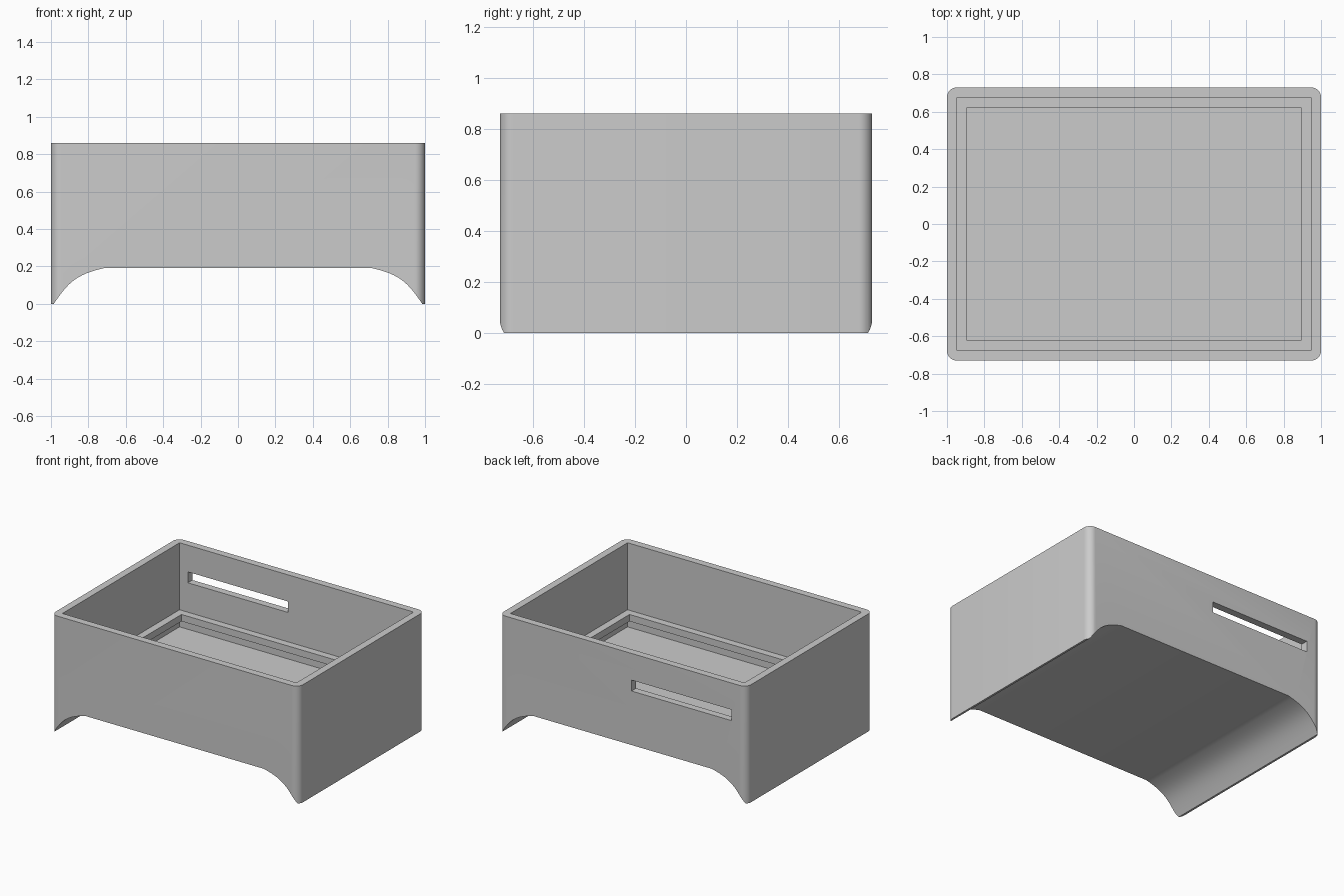
import bpy
import bmesh
import math
from mathutils import Vector
from mathutils.geometry import interpolate_bezier

cube = bpy.data.objects.get("Cube")
if cube:
    bpy.data.objects.remove(cube, do_unlink=True)

HALF_X, HALF_Y, HEIGHT = 1.0, 0.73, 0.86
WALL = 0.053
RADIUS = 0.053
FLOOR, LIP_BOTTOM, LIP_TOP = 0.245, 0.32, 0.37

grey = bpy.data.materials.new("plain grey")
grey.use_nodes = True
colour = (0.6, 0.6, 0.6, 1)
grey.diffuse_color = colour
grey.node_tree.nodes["Principled BSDF"].inputs["Base Color"].default_value = colour


def prism(name, points, direction):
    """Extrude a closed outline along a direction into a solid."""
    bm = bmesh.new()
    face = bm.faces.new([bm.verts.new(p) for p in points])
    out = bmesh.ops.extrude_face_region(bm, geom=[face])
    moved = [g for g in out["geom"] if isinstance(g, bmesh.types.BMVert)]
    bmesh.ops.translate(bm, verts=moved, vec=direction)
    bmesh.ops.recalc_face_normals(bm, faces=bm.faces)
    mesh = bpy.data.meshes.new(name)
    bm.to_mesh(mesh)
    bm.free()
    mesh.materials.append(grey)
    obj = bpy.data.objects.new(name, mesh)
    bpy.context.collection.objects.link(obj)
    return obj


def box(name, x0, x1, y0, y1, z0, z1):
    outline = [(x0, y0, z0), (x1, y0, z0), (x1, y1, z0), (x0, y1, z0)]
    return prism(name, outline, (0, 0, z1 - z0))


def inset_box(name, inset, z0, z1):
    x, y = HALF_X - inset, HALF_Y - inset
    return box(name, -x, x, -y, y, z0, z1)


# Outer body with rounded upright corners
outline = []
steps = 8
for i, (sx, sy) in enumerate([(1, 1), (-1, 1), (-1, -1), (1, -1)]):
    for k in range(steps + 1):
        a = math.pi / 2 * (i + k / steps)
        outline.append((sx * (HALF_X - RADIUS) + RADIUS * math.cos(a),
                        sy * (HALF_Y - RADIUS) + RADIUS * math.sin(a), 0))
tray = prism("tray_body", outline, (0, 0, HEIGHT))

# Arched underside that leaves a thin foot along each end
curve = interpolate_bezier(Vector((0.72, 0.19)), Vector((0.87, 0.155)),
                           Vector((0.91, 0.11)), Vector((0.985, 0)), 14)
right = [(p.x, -1, p.y) for p in curve] + [(0.985, -1, -0.1)]
left = [(-x, y, z) for x, y, z in reversed(right)]
arch = prism("arch_cutter", right + left, (0, 2, 0))

# Inner space, lip opening, groove beneath the lip, and slot in the back wall
cutters = [
    arch,
    inset_box("cavity_cutter", WALL, LIP_TOP, 1),
    inset_box("lip_cutter", 2 * WALL, FLOOR + 0.03, LIP_TOP + 0.1),
    inset_box("groove_cutter", WALL, FLOOR, LIP_BOTTOM),
    box("slot_cutter", -0.88, -0.07, 0.6, 0.8, 0.585, 0.665),
]

bpy.context.view_layer.objects.active = tray
for cutter in cutters:
    mod = tray.modifiers.new(cutter.name, "BOOLEAN")
    mod.operation = "DIFFERENCE"
    mod.solver = "EXACT"
    mod.object = cutter
    bpy.ops.object.modifier_apply(modifier=mod.name)
    bpy.data.objects.remove(cutter, do_unlink=True)

# Smooth the curves and keep the edges sharp
bpy.ops.object.select_all(action="DESELECT")
tray.select_set(True)
bpy.ops.object.shade_smooth_by_angle(angle=math.radians(30))
